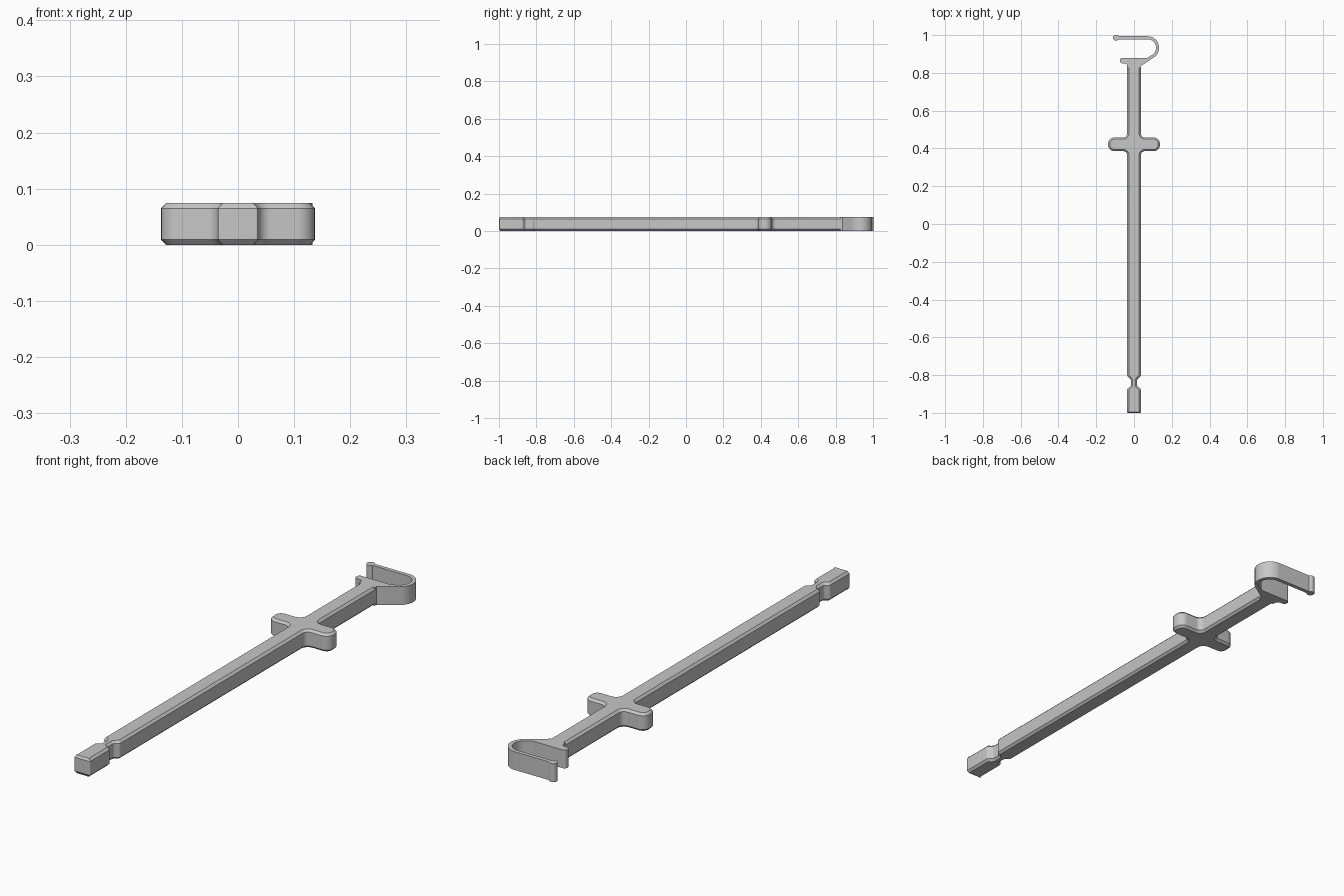
import bpy, bmesh
from math import sin, cos, radians
from mathutils import Vector

HEIGHT = 0.074
CHAMFER = 0.009

if "Cube" in bpy.data.objects:
    bpy.data.objects.remove(bpy.data.objects["Cube"], do_unlink=True)

grey = bpy.data.materials.new("plain grey")
grey.use_nodes = True
grey.diffuse_color = (0.57, 0.57, 0.57, 1)
grey.node_tree.nodes["Principled BSDF"].inputs["Base Color"].default_value = (0.57, 0.57, 0.57, 1)


def rounded(corners, steps=6):
    """Turn (x, y, radius) corners into an outline with round corners."""
    out = []
    for i, (x, y, r) in enumerate(corners):
        p = Vector((x, y))
        if r == 0:
            out.append(p)
            continue
        a = (Vector(corners[i - 1][:2]) - p).normalized()
        b = (Vector(corners[(i + 1) % len(corners)][:2]) - p).normalized()
        half = a.angle(b) / 2
        centre = p + (a + b).normalized() * (r / sin(half))
        reach = r / sin(half) * cos(half)
        start, end = p + a * reach - centre, p + b * reach - centre
        for k in range(steps + 1):
            out.append(centre + r * start.lerp(end, k / steps).normalized())
    return out


def prism(name, outline, chamfer=0.0):
    """Extrude an outline to the full height and chamfer both rims."""
    bm = bmesh.new()
    base = bm.faces.new([bm.verts.new((p.x, p.y, 0)) for p in outline])
    top = bmesh.ops.extrude_face_region(bm, geom=[base], use_keep_orig=True)["geom"]
    for v in top:
        if isinstance(v, bmesh.types.BMVert):
            v.co.z = HEIGHT
    bmesh.ops.recalc_face_normals(bm, faces=bm.faces)
    if chamfer:
        rims = [e for e in bm.edges if abs(e.verts[0].co.z - e.verts[1].co.z) < 1e-5]
        bmesh.ops.bevel(bm, geom=rims, offset=chamfer, offset_type='OFFSET',
                        segments=1, profile=0.5, affect='EDGES', clamp_overlap=False)
    mesh = bpy.data.meshes.new(name)
    bm.to_mesh(mesh)
    bm.free()
    mesh.materials.append(grey)
    obj = bpy.data.objects.new(name, mesh)
    bpy.context.collection.objects.link(obj)
    bpy.ops.object.select_all(action='DESELECT')
    obj.select_set(True)
    bpy.context.view_layer.objects.active = obj
    bpy.ops.object.shade_smooth_by_angle(angle=radians(25))


# Shaft with notched tip and crossbar: right half, mirrored to the left
W = 0.036
half = [(W, -1, 0.004), (W, -0.873, 0.011), (0.017, -0.858, 0.01),
        (0.017, -0.822, 0.01), (W, -0.806, 0.011),
        (W, 0.386, 0.022), (0.137, 0.386, 0.032),
        (0.137, 0.458, 0.032), (W, 0.458, 0.022), (W, 0.85, 0)]
prism("shaft", rounded(half + [(-x, y, r) for x, y, r in reversed(half)]), CHAMFER)

# Clip head: short jaw joined to a curled spring strip
centre, R, T = Vector((0.072, 0.933)), 0.053, 0.008


def arc(r, a0, a1, n=20):
    angles = [radians(a0 + (a1 - a0) * k / n) for k in range(n + 1)]
    return [centre + r * Vector((cos(a), sin(a))) for a in angles]


jaw = rounded([(0.07, 0.88, 0), (-0.075, 0.88, 0.013), (-0.075, 0.851, 0.013),
               (-W, 0.851, 0.016), (-W, 0.825, 0), (W, 0.825, 0), (W, 0.836, 0)])
tip = Vector((-0.095, centre.y + R))
strip = (arc(R + T, -55, 90) + [tip + Vector((0, T)), tip - Vector((0, T))]
         + arc(R - T, 90, -55))
prism("clip_head", jaw + strip)

# Round bead on the free end of the strip
prism("clip_bead", [tip + 0.016 * Vector((cos(radians(a)), sin(radians(a))))
                    for a in range(0, 360, 15)])
